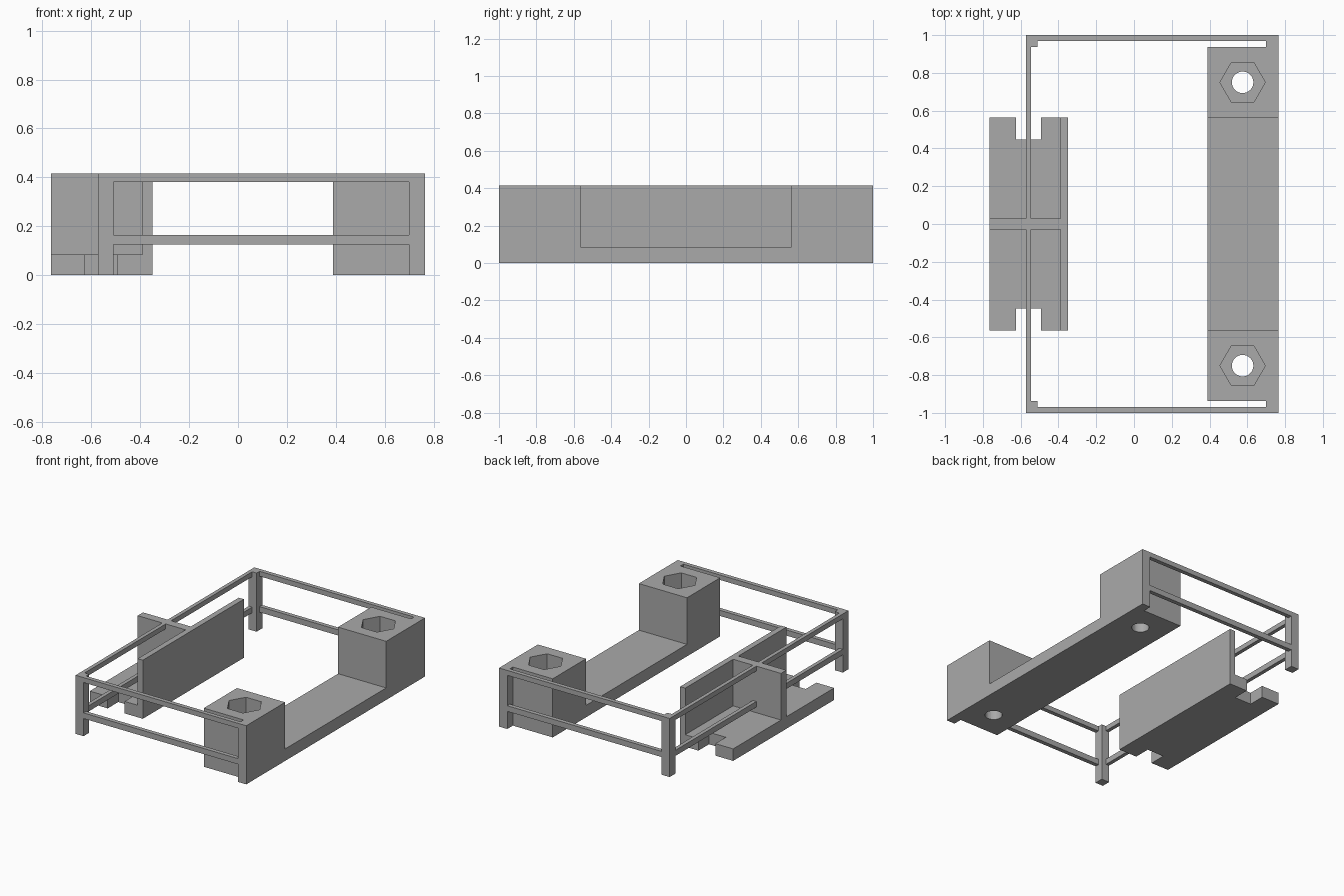
import bpy, bmesh
from mathutils import Vector
from math import pi

cube = bpy.data.objects.get("Cube")
if cube:
    bpy.data.objects.remove(cube, do_unlink=True)

grey = bpy.data.materials.new("plain grey")
grey.use_nodes = True
grey.diffuse_color = (0.4, 0.4, 0.4, 1)
grey.node_tree.nodes["Principled BSDF"].inputs["Base Color"].default_value = (0.4, 0.4, 0.4, 1)


def prism(name, outline, sweep):
    """Extrude a flat outline along a sweep vector."""
    bm = bmesh.new()
    face = bm.faces.new([bm.verts.new(p) for p in outline])
    new = bmesh.ops.extrude_face_region(bm, geom=[face])["geom"]
    bmesh.ops.translate(bm, vec=Vector(sweep),
                        verts=[v for v in new if isinstance(v, bmesh.types.BMVert)])
    bmesh.ops.recalc_face_normals(bm, faces=bm.faces)
    mesh = bpy.data.meshes.new(name)
    bm.to_mesh(mesh)
    bm.free()
    mesh.materials.append(grey)
    obj = bpy.data.objects.new(name, mesh)
    bpy.context.collection.objects.link(obj)
    return obj


def box(name, x0, x1, y0, y1, z0, z1):
    return prism(name, [(x0, y0, z0), (x1, y0, z0), (x1, y1, z0), (x0, y1, z0)],
                 (0, 0, z1 - z0))


def cut(target, sides, radius, x, y, z0, z1):
    """Sink a vertical round or hexagonal hole into the target."""
    bpy.ops.mesh.primitive_cylinder_add(vertices=sides, radius=radius, depth=z1 - z0,
                                        location=(x, y, (z0 + z1) / 2),
                                        rotation=(0, 0, pi / 2))
    cutter = bpy.context.object
    cutter.name = "hole_cutter"
    cutter.data.materials.append(grey)
    cutter.hide_render = True
    cutter.hide_set(True)
    mod = target.modifiers.new("hole", "BOOLEAN")
    mod.operation = "DIFFERENCE"
    mod.solver = "EXACT"
    mod.object = cutter
    # Bake the cut, then drop the helper
    bpy.context.view_layer.objects.active = target
    bpy.ops.object.modifier_apply(modifier=mod.name)
    bpy.data.objects.remove(cutter, do_unlink=True)


TOP, FLOOR = 0.415, 0.085
INNER, OUTER = 0.565, 0.937   # ends of the mounting blocks along y

# Mounting bar: low strap with a tall block at each end
profile = [(-OUTER, 0), (OUTER, 0), (OUTER, TOP), (INNER, TOP), (INNER, FLOOR),
           (-INNER, FLOOR), (-INNER, TOP), (-OUTER, TOP)]
bar = prism("mounting_bar", [(0.388, y, z) for y, z in profile], (0.377, 0, 0))
for side in (-1, 1):
    cut(bar, 32, 0.057, 0.575, side * 0.75, -0.1, 0.5)
    cut(bar, 6, 0.12, 0.575, side * 0.75, FLOOR, 0.5)

# Corner posts and end rails
for side, label in ((-1, "front"), (1, "back")):
    y0, y1 = sorted((side * OUTER, side))
    box(label + "_right_post", -0.572, -0.51, y0, y1, 0, TOP)
    box(label + "_left_post", 0.70, 0.765, y0, y1, 0, TOP)
    r0, r1 = sorted((side * 0.97, side))
    for z0, z1, level in ((0.125, 0.165, "lower"), (0.38, TOP, "upper")):
        box(label + "_" + level + "_rail", -0.51, 0.70, r0, r1, z0, z1)

# Long side rails
for z0, z1, level in ((0.125, 0.165, "lower"), (0.38, TOP, "upper")):
    box("side_" + level + "_rail", -0.572, -0.545, -OUTER, OUTER, z0, z1)

# Holder: notched base, long wall and a cross web
L, R, A, B, N = -0.765, -0.35, -0.625, -0.493, 0.447
plan = [(L, -INNER), (A, -INNER), (A, -N), (B, -N), (B, -INNER), (R, -INNER),
        (R, INNER), (B, INNER), (B, N), (A, N), (A, INNER), (L, INNER)]
prism("holder_base", [(x, y, 0) for x, y in plan], (0, 0, FLOOR))
box("holder_wall", -0.39, R, -INNER, INNER, FLOOR, TOP)
box("holder_web", L, -0.39, -0.03, 0.03, FLOOR, TOP)
